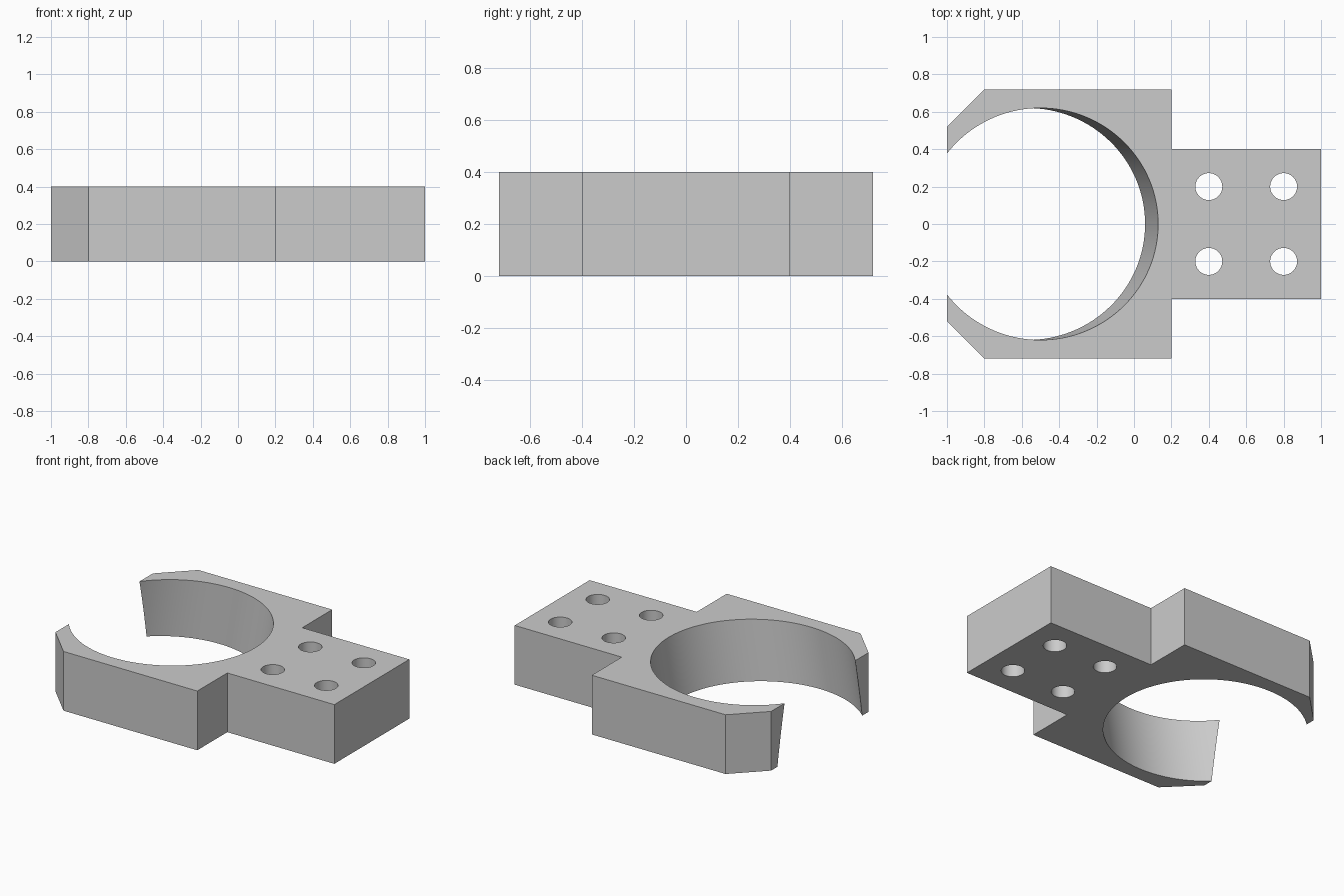
import bpy, bmesh, math
from mathutils import Matrix

cube = bpy.data.objects.get("Cube")
if cube:
    bpy.data.objects.remove(cube, do_unlink=True)

HEIGHT = 0.4
BORE_RADIUS = 0.62
BORE_TILT = math.atan2(0.07, HEIGHT)
BORE_MID_X = -0.535
HOLE_RADIUS = 0.072

grey = bpy.data.materials.new("plain grey")
grey.use_nodes = True
colour = (0.6, 0.6, 0.6, 1)
grey.diffuse_color = colour
grey.node_tree.nodes["Principled BSDF"].inputs["Base Color"].default_value = colour


def make_object(name, bm):
    mesh = bpy.data.meshes.new(name)
    bmesh.ops.recalc_face_normals(bm, faces=bm.faces)
    bm.to_mesh(mesh)
    bm.free()
    obj = bpy.data.objects.new(name, mesh)
    mesh.materials.append(grey)
    bpy.context.collection.objects.link(obj)
    return obj


def add_cylinder(bm, x, y, radius, segments, tilt=0.0):
    place = Matrix.Translation((x, y, HEIGHT / 2)) @ Matrix.Rotation(tilt, 4, 'Y')
    bmesh.ops.create_cone(bm, cap_ends=True, segments=segments, radius1=radius,
                          radius2=radius, depth=HEIGHT * 3, matrix=place)


# Clamp body: mirrored half outline with chamfered arms and a mounting tab
half = [(1, 0.4), (0.2, 0.4), (0.2, 0.72), (-0.8, 0.72), (-1, 0.52)]
outline = half + [(x, -y) for x, y in reversed(half)]
bm = bmesh.new()
base = bm.faces.new([bm.verts.new((x, y, 0)) for x, y in outline])
extruded = bmesh.ops.extrude_face_region(bm, geom=[base], use_keep_orig=True)
top = [v for v in extruded["geom"] if isinstance(v, bmesh.types.BMVert)]
bmesh.ops.translate(bm, verts=top, vec=(0, 0, HEIGHT))
clamp = make_object("clamp_body", bm)

# Cutters: tilted bore and four straight screw holes
bm = bmesh.new()
add_cylinder(bm, BORE_MID_X, 0, BORE_RADIUS, 128, BORE_TILT)
bore = make_object("bore_cutter", bm)

bm = bmesh.new()
for x in (0.4, 0.8):
    for y in (-0.2, 0.2):
        add_cylinder(bm, x, y, HOLE_RADIUS, 48)
holes = make_object("screw_hole_cutter", bm)

for cutter in (bore, holes):
    cut = clamp.modifiers.new(cutter.name, 'BOOLEAN')
    cut.operation = 'DIFFERENCE'
    cut.solver = 'EXACT'
    cut.object = cutter

# Bake the cuts and discard the cutters
bpy.ops.object.select_all(action='DESELECT')
clamp.select_set(True)
bpy.context.view_layer.objects.active = clamp
for name in [m.name for m in clamp.modifiers]:
    bpy.ops.object.modifier_apply(modifier=name)
for cutter in (bore, holes):
    bpy.data.objects.remove(cutter, do_unlink=True)

bpy.ops.object.shade_smooth_by_angle(angle=math.radians(30))
